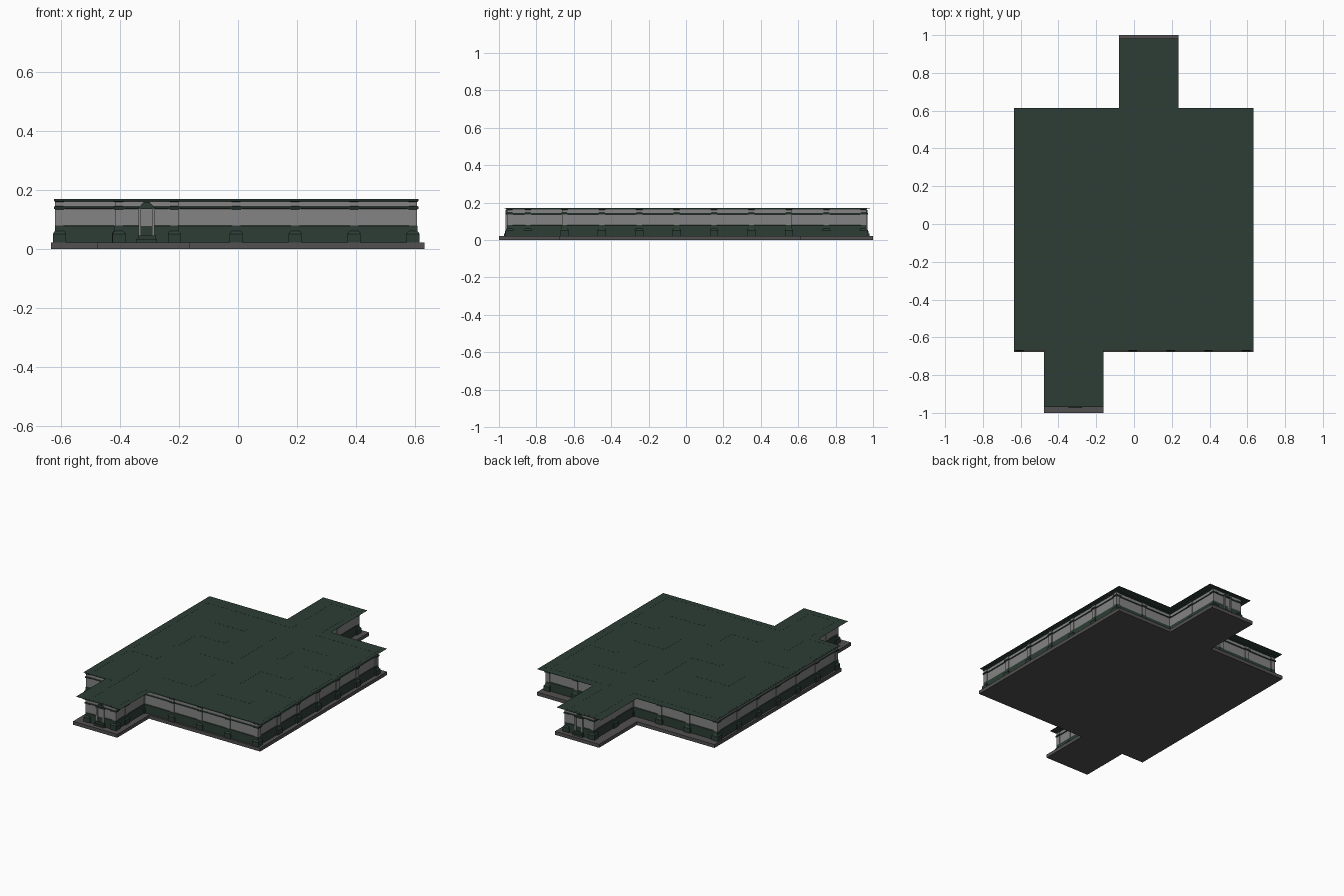
import bpy, bmesh

if "Cube" in bpy.data.objects:
    bpy.data.objects.remove(bpy.data.objects["Cube"])

def material(name, c):
    m = bpy.data.materials.new(name)
    m.diffuse_color = (*c, 1)
    m.use_nodes = True
    m.node_tree.nodes["Principled BSDF"].inputs["Base Color"].default_value = m.diffuse_color
    return m

MATS = [material("dark_green", (0.026, 0.047, 0.036)),
        material("wall_grey", (0.23, 0.23, 0.23)),
        material("slab_grey", (0.085, 0.08, 0.08))]
G, W, S = 0, 1, 2

def offset(poly, d):
    """Mitred outward offset of a right-angled counter-clockwise outline."""
    out, n = [], len(poly)
    for i in range(n):
        p, q, r = poly[i - 1], poly[i], poly[(i + 1) % n]
        nx = ny = 0
        for a, b in ((p, q), (q, r)):
            dx, dy = b[0] - a[0], b[1] - a[1]
            l = abs(dx) + abs(dy)
            nx += dy / l
            ny -= dx / l
        out.append((q[0] + nx * d, q[1] + ny * d))
    return out

def sweep(bm, poly, prof, cap=True, base=False):
    """Sweep a profile of (offset, z, colour of next band) round an outline."""
    rings = [[bm.verts.new((x, y, z)) for x, y in offset(poly, o)] for o, z, _ in prof]
    n = len(poly)
    for k in range(len(prof) - 1):
        a, b = rings[k], rings[k + 1]
        for i in range(n):
            j = (i + 1) % n
            bm.faces.new((a[i], a[j], b[j], b[i])).material_index = prof[k][2]
    if cap:
        bm.faces.new(rings[-1]).material_index = prof[-1][2]
    if base:
        bm.faces.new(rings[0][::-1]).material_index = prof[0][2]

def finish(bm, name):
    me = bpy.data.meshes.new(name)
    bm.to_mesh(me)
    bm.free()
    for m in MATS:
        me.materials.append(m)
    ob = bpy.data.objects.new(name, me)
    bpy.context.collection.objects.link(ob)

def rect(x0, x1, y0, y1):
    return [(x0, y0), (x1, y0), (x1, y1), (x0, y1)]

def plan(x0, x1, y0, y1, fx0, fx1, fy, bx0, bx1, by):
    """Main block with a front wing and a back wing."""
    return [(x0, y0), (fx0, y0), (fx0, fy), (fx1, fy), (fx1, y0), (x1, y0),
            (x1, y1), (bx1, y1), (bx1, by), (bx0, by), (bx0, y1), (x0, y1)]

# ground slab
bm = bmesh.new()
sweep(bm, plan(-.634, .632, -.677, .615, -.477, -.162, -1, -.08, .235, 1),
      [(0, 0, S), (0, .022, S)], base=True)
finish(bm, "ground_slab")

# thin overhanging roof sheet
bm = bmesh.new()
sweep(bm, plan(-.634, .632, -.67, .615, -.477, -.162, -.97, -.08, .235, .983),
      [(0, .1695, G), (0, .17, G)], base=True)
finish(bm, "roof")

# outer walls: green dado, grey wall, rail and top trim
H = .011
DADO = [(.004, .02, G), (.004, .078, G), (0, .08, W), (0, .136, G), (.004, .138, G),
        (.004, .143, G), (0, .145, W), (0, .162, G), (.006, .164, G), (.006, .1705, G)]
CENTRE = plan(-.606, .591, -.65, .547, -.404, -.216, -.943, -.005, .178, .95)
ring = [(o + H, z, m) for o, z, m in DADO] + [(0, .1705, G)]
bm = bmesh.new()
sweep(bm, CENTRE, ring, cap=False)
sweep(bm, CENTRE[::-1], ring, cap=False)
finish(bm, "outer_walls")

# inner partition walls on a grid, tops just showing through the roof
xs = [-.606 + .2 * i for i in range(7)]
ys = [-.65 + .2 * j for j in range(7)]
bm = bmesh.new()
PARTITIONS = [(1, 0, 1, 1), (0, 2, 1, 2), (2, 1, 3, 1), (3, 1, 3, 2), (4, 1, 5, 1),
              (1, 3, 1, 4), (1, 4, 2, 4), (2, 3, 3, 3), (3, 3, 3, 5), (4, 2, 4, 3),
              (4, 3, 5, 3), (5, 2, 6, 2), (1, 5, 2, 5), (4, 4, 4, 5), (4, 5, 5, 5),
              (5, 4, 6, 4)]
for i0, j0, i1, j1 in PARTITIONS:
    sweep(bm, rect(xs[i0] - H, xs[i1] + H, ys[j0] - H, ys[j1] + H), DADO)
finish(bm, "partition_walls")

# pillars with flared bases
PILLAR = [(.008, .02, G), (.008, .052, G), (.001, .062, G), (0, .08, W), (0, .135, G),
          (.005, .137, G), (.005, .144, G), (0, .146, W), (0, .16, G), (.005, .164, G),
          (.005, .1705, G)]
spots = {(x, y) for x in (xs[0], xs[6]) for y in ys}
spots |= {(x, ys[0]) for x in (xs[1], -.216, xs[3], xs[4], xs[5])}
spots |= {(x, ys[6]) for x in (xs[1], xs[2], -.005, .178, xs[5])}
spots |= {(x, y) for x in (-.404, -.216) for y in (-.845, -.943)}
spots |= {(x, y) for x in (-.005, .178) for y in (.75, .95)}
bm = bmesh.new()
for x, y in sorted(spots):
    sweep(bm, rect(x - .014, x + .014, y - .014, y + .014), PILLAR)
finish(bm, "pillars")

# doorways: plinth, frame, recessed panel and pointed hood on each wing end
def doorway(name, cx, y, s):
    bm = bmesh.new()
    def block(hw, d, z0, z1, m, x=0):
        a, b = sorted((y, y + s * d))
        sweep(bm, rect(cx + x - hw, cx + x + hw, a, b), [(0, z0, m), (0, z1, m)], base=True)
    block(.036, .024, .02, .034, G)
    block(.030, .018, .034, .048, G)
    block(.019, .008, .048, .135, W)
    for side in (-1, 1):
        block(.004, .014, .048, .138, W, side * .023)
    block(.03, .016, .136, .144, G)
    pts = [(-.024, .144), (.024, .144), (.010, .160), (-.010, .160)]
    f = [bm.verts.new((cx + px, y + s * .014, z)) for px, z in pts]
    b = [bm.verts.new((cx + px, y, z)) for px, z in pts]
    bm.faces.new(f)
    for i in range(4):
        bm.faces.new((f[i], b[i], b[(i + 1) % 4], f[(i + 1) % 4]))
    bmesh.ops.recalc_face_normals(bm, faces=bm.faces[:])
    finish(bm, name)

doorway("front_doorway", -.31, -.95, -1)
doorway("back_doorway", .087, .957, 1)
